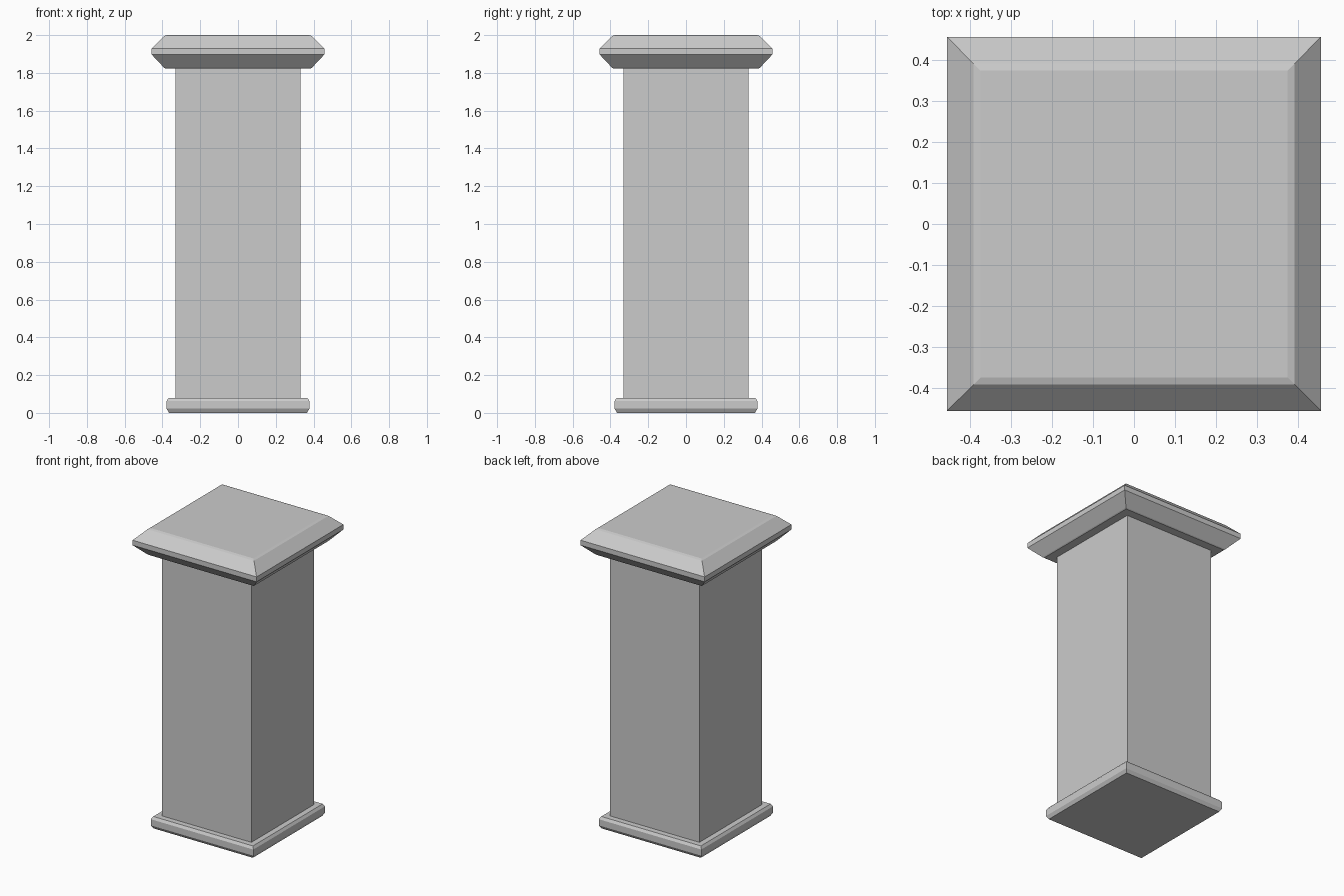
import bpy, bmesh

if "Cube" in bpy.data.objects:
    bpy.data.objects.remove(bpy.data.objects["Cube"])


def square_stack(name, profile):
    """Stack square sections (half_width, z) into a closed solid."""
    bm = bmesh.new()
    rings = [[bm.verts.new((sx * h, sy * h, z))
              for sx, sy in ((-1, -1), (1, -1), (1, 1), (-1, 1))]
             for h, z in profile]
    for lo, hi in zip(rings, rings[1:]):
        for i in range(4):
            j = (i + 1) % 4
            bm.faces.new((lo[i], lo[j], hi[j], hi[i]))
    bm.faces.new(rings[0][::-1])
    bm.faces.new(rings[-1])
    mesh = bpy.data.meshes.new(name)
    bm.to_mesh(mesh)
    bm.free()
    obj = bpy.data.objects.new(name, mesh)
    bpy.context.collection.objects.link(obj)
    return obj


# Plinth with small chamfers
square_stack("base", [(0.365, 0), (0.378, 0.022), (0.378, 0.063), (0.367, 0.08)])
# Plain square shaft
square_stack("shaft", [(0.33, 0.08), (0.33, 1.823)])
# Wide cap, bevelled above and below
square_stack("cap", [(0.385, 1.823), (0.392, 1.828), (0.457, 1.897),
                     (0.457, 1.93), (0.392, 1.995), (0.375, 2.0)])
